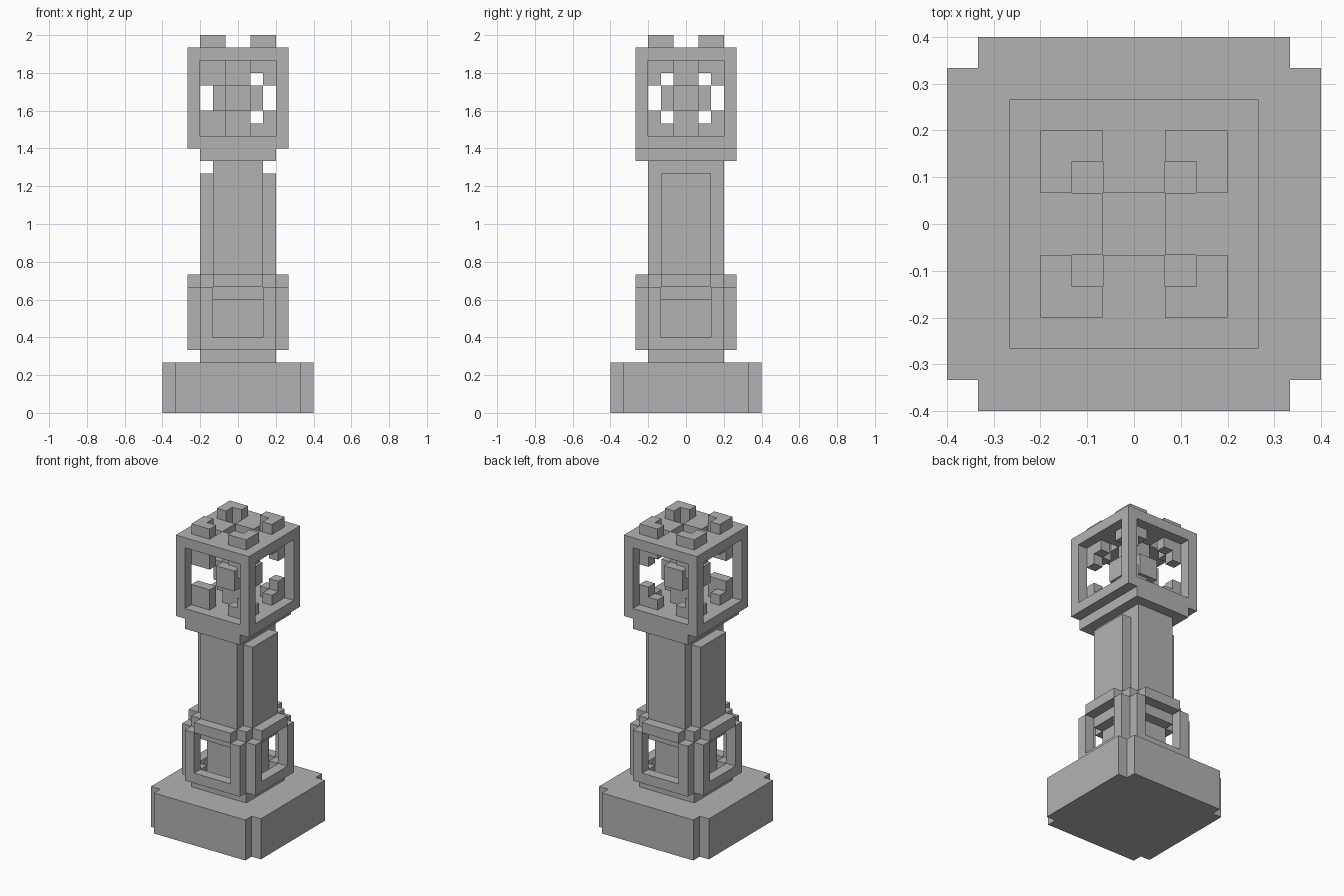
import bpy, bmesh
from mathutils import Vector

if "Cube" in bpy.data.objects:
    bpy.data.objects.remove(bpy.data.objects["Cube"])

U = 1 / 15  # one block
stone = bpy.data.materials.new("grey_stone")
stone.use_nodes = True
GREY = (0.45, 0.45, 0.45, 1)
stone.diffuse_color = GREY
stone.node_tree.nodes["Principled BSDF"].inputs["Base Color"].default_value = GREY


def part(name, boxes):
    """One object made of boxes, each (x0, x1, y0, y1, z0, z1) in blocks."""
    bm = bmesh.new()
    for x0, x1, y0, y1, z0, z1 in boxes:
        verts = bmesh.ops.create_cube(bm, size=1)["verts"]
        size = Vector((x1 - x0, y1 - y0, z1 - z0))
        mid = Vector((x0 + x1, y0 + y1, z0 + z1)) / 2
        for v in verts:
            v.co = Vector(a * b for a, b in zip(v.co, size)) + mid
            v.co *= U
    mesh = bpy.data.meshes.new(name)
    bm.to_mesh(mesh)
    bm.free()
    mesh.materials.append(stone)
    obj = bpy.data.objects.new(name, mesh)
    bpy.context.collection.objects.link(obj)
    return obj


def around(boxes):
    """Repeat boxes on all four sides by quarter turns."""
    out = []
    for x0, x1, y0, y1, z0, z1 in boxes:
        for _ in range(4):
            out.append((x0, x1, y0, y1, z0, z1))
            x0, x1, y0, y1 = -y1, -y0, x0, x1
    return out


def mirror_x(boxes):
    return [b for b in boxes] + [(-b[1], -b[0], *b[2:]) for b in boxes]


# Base with notched corners
part("base", [(-5, 5, -5, 5, 0, 4)] + around([(-5, 5, -6, -5, 0, 4)]))

# Shaft: slim foot, wide body, lower panels on the two sides
part("shaft_foot", [(-2, 2, -2, 2, 4, 9)] + around([(-2, 2, -3, -2, 4, 5)]))
part("shaft", [(-2, 2, -3, 3, 9, 20)])
part("shaft_side_panels", mirror_x([(2, 3, -2, 2, 9, 19)]))

# Open band around the foot of the shaft
part("band_rails", around([(-2, 2, -4, -3, 10, 11), (-2, 2, -4, -3, 5, 6)]))
part("band_posts", around(mirror_x([(2, 3, -4, -3, 5, 10)])))
part("band_corners", around([(2, 3, -3, -2, 10, 11), (2, 3, -3, -2, 4, 6)]))

# Lantern head: collar, floor, corner posts, pierced roof
part("collar", [(-3, 3, -4, 4, 20, 21)])
part("lantern_floor", [(-4, 4, -4, 4, 21, 22)])
part("lantern_posts", around([(3, 4, -4, -3, 22, 28)]))
part("lantern_roof", around([
    (0, 4, 2, 4, 28, 29), (2, 4, 0, 2, 28, 29),
    (1, 2, 0, 1, 28, 29), (0, 1, 1, 2, 28, 29)]))
part("roof_brackets", around([(1, 3, 2, 3, 29, 30), (2, 3, 1, 2, 29, 30)]))

# L-shaped brackets in the window corners
brackets = [(1, 3, -3, -2, 22, 23), (2, 3, -3, -2, 23, 24),
            (1, 3, -3, -2, 27, 28), (2, 3, -3, -2, 26, 27)]
part("window_brackets", around(mirror_x(brackets)))
part("front_bracket_fills", [(-2, -1, -3, -2, 23, 24), (-2, -1, -3, -2, 26, 27)])

# Core inside the lantern
part("core", [(-1, 1, -1, 1, 22, 28)] + around([(1, 2, -1, 1, 24, 26)]))
